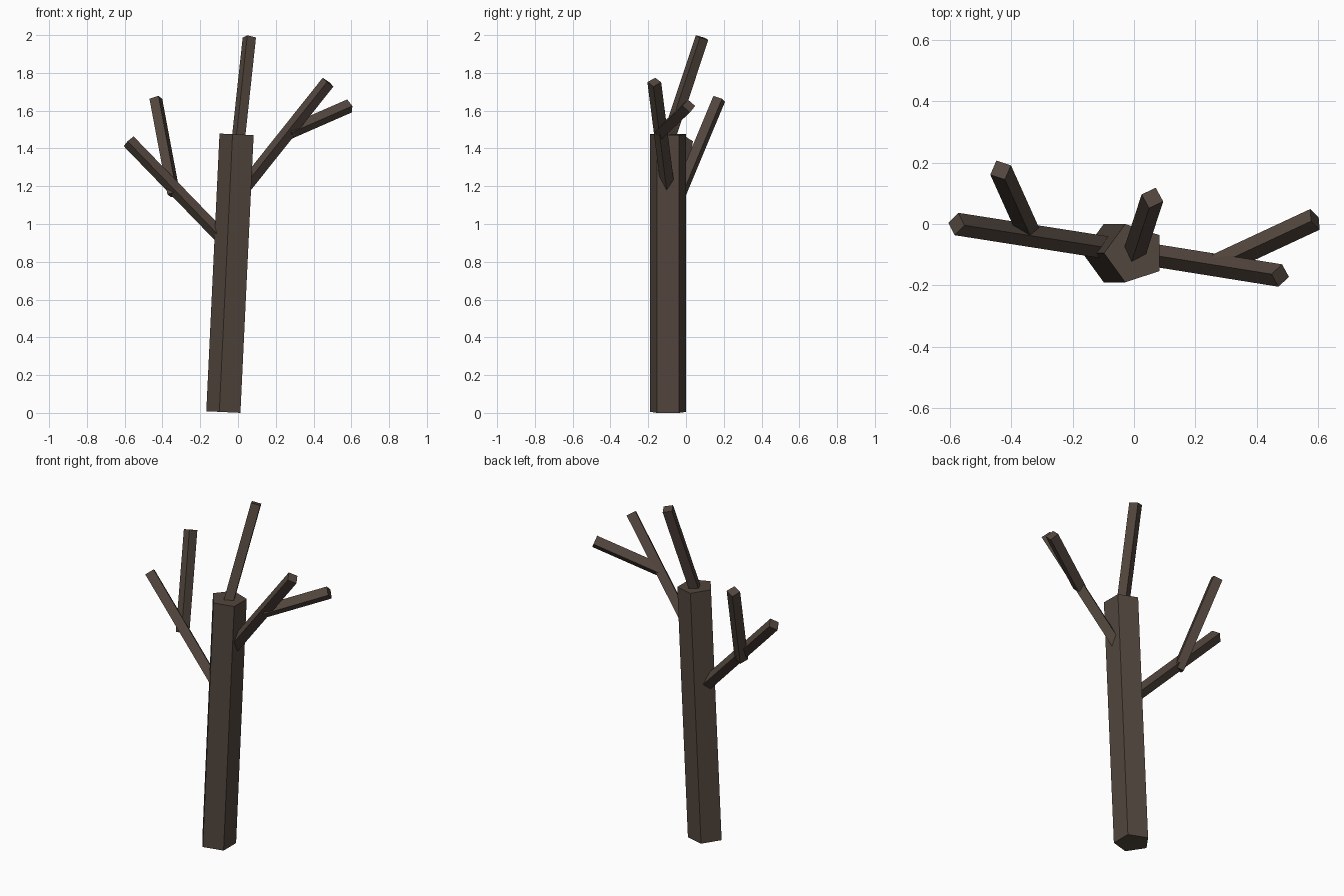
import bpy, bmesh, math
from mathutils import Matrix, Vector

if "Cube" in bpy.data.objects:
    bpy.data.objects.remove(bpy.data.objects["Cube"])

bark = bpy.data.materials.new("bark")
bark.diffuse_color = (0.085, 0.062, 0.048, 1)
bark.use_nodes = True
bark.node_tree.nodes["Principled BSDF"].inputs["Base Color"].default_value = bark.diffuse_color


def limb(name, start, end, radius, sides=4):
    """Straight prism from start to end, one corner line facing away from the lean."""
    start, end = Vector(start), Vector(end)
    d = end - start
    azimuth = math.atan2(d.y, d.x)
    tilt = math.atan2(math.hypot(d.x, d.y), d.z)
    frame = (Matrix.Translation(start) @ Matrix.Rotation(azimuth, 4, 'Z')
             @ Matrix.Rotation(tilt, 4, 'Y'))
    bm = bmesh.new()
    rings = []
    for z in (0, d.length):
        ring = []
        for i in range(sides):
            a = math.pi + 2 * math.pi * i / sides
            ring.append(bm.verts.new(frame @ Vector((radius * math.cos(a), radius * math.sin(a), z))))
        rings.append(ring)
    low, high = rings
    bm.faces.new(low[::-1])
    bm.faces.new(high)
    for i in range(sides):
        j = (i + 1) % sides
        bm.faces.new((low[i], low[j], high[j], high[i]))
    mesh = bpy.data.meshes.new(name)
    bm.to_mesh(mesh)
    bm.free()
    mesh.materials.append(bark)
    obj = bpy.data.objects.new(name, mesh)
    bpy.context.collection.objects.link(obj)
    return obj


# Five-sided leaning trunk
limb("trunk", (-0.068, -0.095, 0.004), (0.002, -0.095, 1.474), 0.1, 5)

# Main branches, rooted inside the trunk
R = 0.037
limb("top_branch", (0.003, -0.09, 1.46), (0.06, 0.085, 1.987), R)
limb("right_branch", (-0.01, -0.09, 1.14), (0.477, -0.168, 1.751), R)
limb("left_branch", (-0.025, -0.087, 0.866), (-0.579, 0.0, 1.438), R)

# Twigs growing off the side branches
limb("right_twig", (0.27, -0.134, 1.485), (0.59, 0.015, 1.625), R)
limb("left_twig", (-0.34, -0.035, 1.157), (-0.435, 0.176, 1.663), R)
